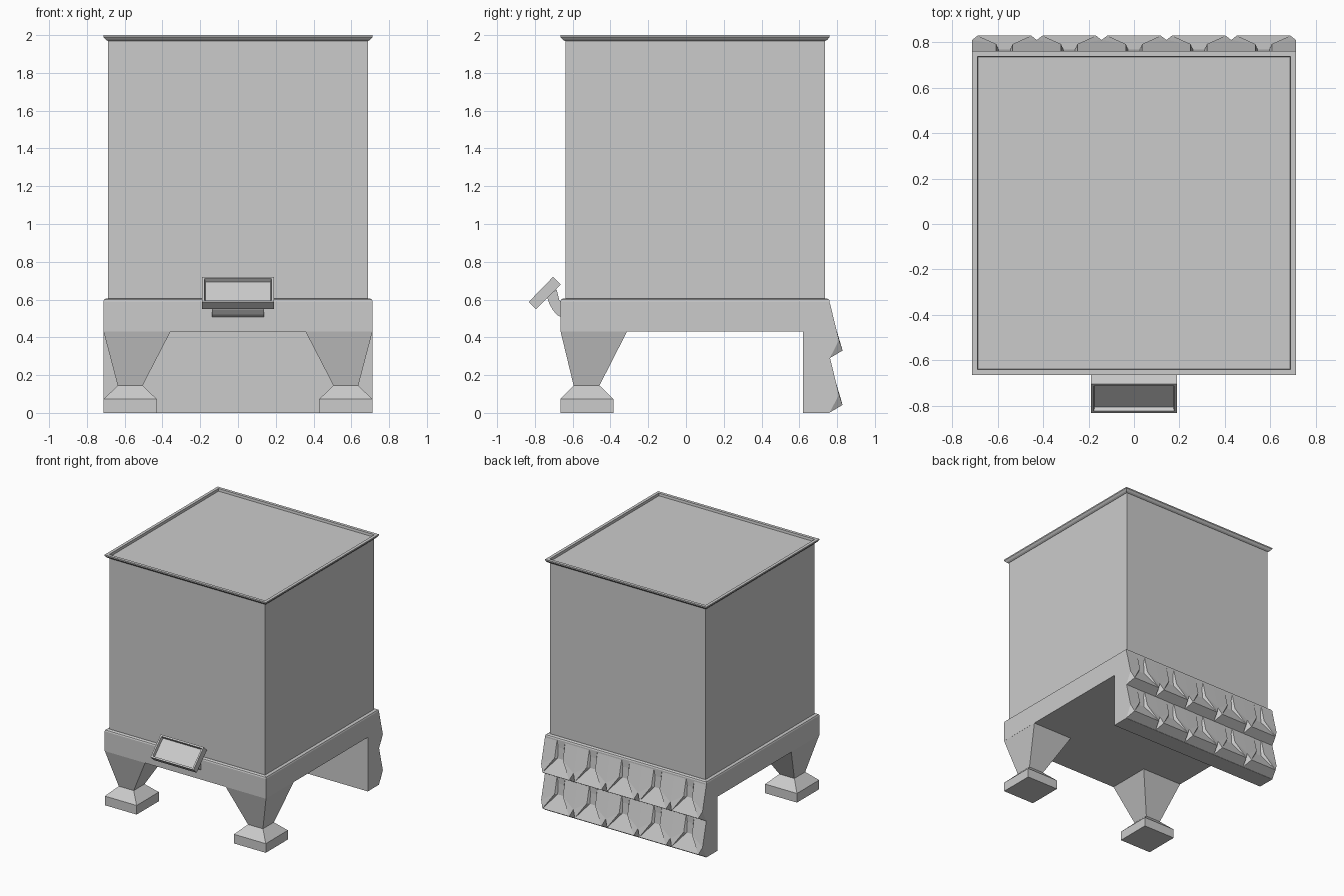
import bpy
import bmesh
from mathutils import Vector

if "Cube" in bpy.data.objects:
    bpy.data.objects.remove(bpy.data.objects["Cube"], do_unlink=True)

GREY = (0.6, 0.6, 0.6, 1)
mat = bpy.data.materials.new("plain grey")
mat.use_nodes = True
mat.diffuse_color = GREY
mat.node_tree.nodes["Principled BSDF"].inputs["Base Color"].default_value = GREY


def finish(name, bm):
    bmesh.ops.recalc_face_normals(bm, faces=bm.faces)
    mesh = bpy.data.meshes.new(name)
    bm.to_mesh(mesh)
    bm.free()
    mesh.materials.append(mat)
    obj = bpy.data.objects.new(name, mesh)
    bpy.context.collection.objects.link(obj)
    return obj


def loft(name, rings):
    """Stack of rectangles (x0, x1, y0, y1, z), capped at both ends."""
    bm = bmesh.new()
    loops = [[bm.verts.new(p) for p in
              ((x0, y0, z), (x1, y0, z), (x1, y1, z), (x0, y1, z))]
             for x0, x1, y0, y1, z in rings]
    for a, b in zip(loops, loops[1:]):
        for i in range(4):
            j = (i + 1) % 4
            bm.faces.new((a[i], a[j], b[j], b[i]))
    bm.faces.new(loops[0])
    bm.faces.new(loops[-1])
    return finish(name, bm)


def extrude_x(name, profile, half):
    """Side profile of (y, z) points pulled along x."""
    bm = bmesh.new()
    a, b = [[bm.verts.new((x, y, z)) for y, z in profile] for x in (-half, half)]
    for i in range(len(a)):
        j = (i + 1) % len(a)
        bm.faces.new((a[i], a[j], b[j], b[i]))
    bm.faces.new(a)
    bm.faces.new(b)
    return finish(name, bm)


W, MID, HALF = 0.713, 0.048, 0.713


def square(inset, z):
    w = W - inset
    return (-w, w, MID - w, MID + w, z)


# Tank and its lipped rim with a sunken lid
loft("tank", [square(0.026, 0.59), square(0.026, 1.98)])
loft("rim", [square(0.022, 1.97), square(0.012, 1.976), square(0, 1.99),
             square(0, 2), square(0.024, 2), square(0.026, 1.978)])

# Base frame and rear plate
loft("base_frame", [square(0, 0.432), square(0, 0.59),
                    square(0.004, 0.6), square(0.012, 0.605)])
loft("rear_plate", [(-W, W, 0.62, 0.761, 0), (-W, W, 0.62, 0.761, 0.44)])

# Front legs with flared feet
for side, label in ((1, "left"), (-1, "right")):
    def ring(x0, x1, y0, y1, z):
        return (side * x0, side * x1, y0, y1, z)
    loft("front_leg_" + label, [
        ring(0.355, W, -0.665, -0.31, 0.435),
        ring(0.505, 0.637, -0.595, -0.458, 0.145)])
    loft("front_foot_" + label, [
        ring(0.505, 0.637, -0.595, -0.458, 0.145),
        ring(0.43, 0.711, -0.665, -0.385, 0.073),
        ring(0.43, 0.711, -0.665, -0.385, 0)])


# Rear tread: two rows of five grooved blocks, each groove fanning to the lip
def tread(name, top):
    bm = bmesh.new()
    pitch = 2 * W / 5
    edge, lip, stem = pitch / 2, 0.118, 0.026
    back = 0.755
    for k in range(-2, 3):
        cx = k * pitch

        def pt(x, y, drop):
            return Vector((cx + x, y, top - drop))
        for s in (1, -1):
            brink = pt(s * 0.036, 0.792, 0.125)
            floor = pt(s * stem, 0.768, 0.135)
            floor_mid = pt(0, 0.768, 0.135)
            start = pt(s * 0.036, 0.762, 0)
            start_floor = pt(s * stem, 0.757, 0)
            outer = pt(s * edge, 0.762, 0)
            outer_low = pt(s * edge, 0.81, 0.195)
            lip_out = pt(s * lip, 0.829, 0.25)
            lip_mid = pt(0, 0.829, 0.25)
            under_out = pt(s * edge, 0.761, 0.29)
            under_mid = pt(0, 0.761, 0.29)
            for face in (
                    (start, outer, outer_low, brink),            # raised block
                    (brink, outer_low, lip_out),                 # block tip
                    (start, brink, floor, start_floor),          # groove wall
                    (start_floor, floor, floor_mid, pt(0, 0.757, 0)),
                    (brink, lip_out, floor),                     # fan flank
                    (floor, lip_out, lip_mid, floor_mid),        # fan floor
                    (lip_out, outer_low, under_out),             # corner cut
                    (lip_mid, lip_out, under_out, under_mid)):   # underside
                bm.faces.new([bm.verts.new(p) for p in face])
            if k == 2 * s:
                bm.faces.new([bm.verts.new(p) for p in (
                    pt(s * edge, back, 0), outer, outer_low, under_out,
                    pt(s * edge, back, 0.29))])
    bmesh.ops.remove_doubles(bm, verts=bm.verts, dist=0.0005)
    finish(name, bm)


tread("rear_tread_upper", 0.58)
tread("rear_tread_lower", 0.292)

# Tilted control panel with a recessed screen, on a curved bracket
panel = extrude_x("control_panel", [(-0.833, 0.587), (-0.793, 0.549),
                                    (-0.664, 0.68), (-0.704, 0.72)], 0.19)
bm = bmesh.new()
bm.from_mesh(panel.data)
facing = Vector((0, -1, 1)).normalized()
front = max(bm.faces, key=lambda f: f.normal.dot(facing))
bmesh.ops.inset_region(bm, faces=[front], thickness=0.018)
bmesh.ops.inset_region(bm, faces=[front], thickness=0.006, depth=-0.022)
bm.to_mesh(panel.data)
bm.free()
extrude_x("panel_bracket", [(-0.735, 0.61), (-0.722, 0.575), (-0.705, 0.545),
                            (-0.685, 0.52), (-0.655, 0.503), (-0.655, 0.58),
                            (-0.672, 0.6), (-0.685, 0.655)], 0.138)
